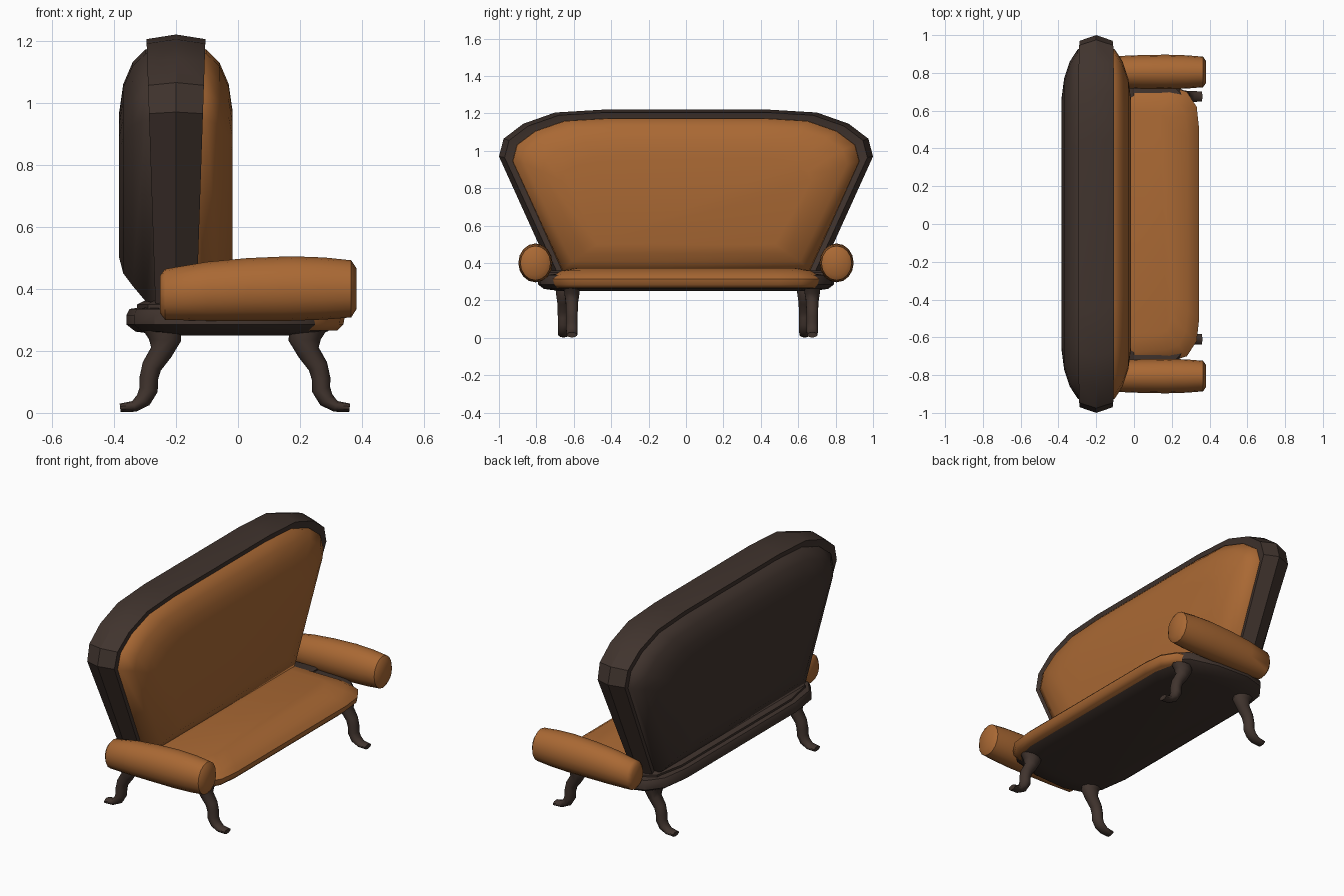
import bpy, bmesh, math
from mathutils import Vector

if "Cube" in bpy.data.objects:
    bpy.data.objects.remove(bpy.data.objects["Cube"])


def material(name, rgb):
    m = bpy.data.materials.new(name)
    m.diffuse_color = (*rgb, 1)
    m.use_nodes = True
    m.node_tree.nodes["Principled BSDF"].inputs["Base Color"].default_value = m.diffuse_color
    return m


ORANGE = material("orange upholstery", (0.40, 0.14, 0.034))
DARK = material("dark wood", (0.052, 0.034, 0.027))


def loft(name, rings, mat, angle=35):
    """Skin closed rings of points and cap both ends."""
    bm = bmesh.new()
    vs = [[bm.verts.new(p) for p in r] for r in rings]
    n = len(rings[0])
    for a, b in zip(vs, vs[1:]):
        for i in range(n):
            j = (i + 1) % n
            bm.faces.new((a[i], a[j], b[j], b[i]))
    bm.faces.new(vs[0])
    bm.faces.new(vs[-1])
    bmesh.ops.recalc_face_normals(bm, faces=bm.faces[:])
    me = bpy.data.meshes.new(name)
    bm.to_mesh(me)
    bm.free()
    ob = bpy.data.objects.new(name, me)
    bpy.context.collection.objects.link(ob)
    me.materials.append(mat)
    bpy.ops.object.select_all(action='DESELECT')
    ob.select_set(True)
    bpy.context.view_layer.objects.active = ob
    bpy.ops.object.shade_smooth_by_angle(angle=math.radians(angle))
    return ob


# Backrest outline, (y, z) of one half, flared towards the top
HALF = [(0.71, 0.33), (1.0, 0.97), (0.975, 1.065), (0.87, 1.145), (0.70, 1.205), (0.45, 1.22)]
OUTLINE = HALF + [(-y, z) for y, z in reversed(HALF)]
BACK_X = -0.2


def back_ring(depth, half_y, bottom, top, taper=0.0):
    """Outline fitted to a size; depth shrinks by taper towards the floor."""
    ring = []
    for y, z in OUTLINE:
        t = (z - 0.33) / 0.89
        ring.append((BACK_X + depth * (1 - taper * (1 - t)), y * half_y,
                     bottom + t * (top - bottom)))
    return ring


# Backrest frame with a low ridge along the middle of its rim
loft("back_frame", [back_ring(-0.085, 0.93, 0.37, 1.175, 0.3),
                    back_ring(-0.095, 0.97, 0.35, 1.205, 0.3),
                    back_ring(0, 1.0, 0.33, 1.22),
                    back_ring(0.095, 0.97, 0.35, 1.205, 0.3),
                    back_ring(0.085, 0.93, 0.37, 1.175, 0.3)], DARK, 25)

# Padded bulges on the front and rear of the backrest
for name, side, mat in (("back_cushion", 1, ORANGE), ("back_panel", -1, DARK)):
    steps = [(0.05, 0.93, 0.35, 1.178), (0.098, 0.925, 0.36, 1.172), (0.14, 0.86, 0.41, 1.13),
             (0.17, 0.77, 0.45, 1.06), (0.183, 0.67, 0.50, 0.97)]
    loft(name, [back_ring(side * d, w, lo, hi) for d, w, lo, hi in steps], mat, 50)


def plan(half, inset, z, cx=0.0):
    """Horizontal ring from a half outline (x, y), shrunk by inset."""
    pts = half + [(x, -y) for x, y in reversed(half)]
    hx = max(abs(x - cx) for x, y in pts)
    hy = max(abs(y) for x, y in pts)
    return [(cx + (x - cx) * (1 - inset / hx), y * (1 - inset / hy), z) for x, y in pts]


# Dark base tray with rounded corners
BASE = [(0.315, 0.55), (0.29, 0.66), (0.22, 0.735), (0.05, 0.78), (-0.15, 0.79),
        (-0.27, 0.755), (-0.335, 0.67), (-0.36, 0.5)]
loft("base", [plan(BASE, i, z) for i, z in
              ((0.12, 0.25), (0.03, 0.262), (0.0, 0.285), (0.0, 0.315), (0.01, 0.335), (0.06, 0.342))],
     DARK)

# Thin step between base and backrest
STEP = [(0.0, 0.74), (-0.2, 0.74), (-0.29, 0.68), (-0.325, 0.5)]
loft("base_step", [plan(STEP, i, z, -0.16) for i, z in ((0, 0.33), (0, 0.35), (0.02, 0.36))], DARK)

# Seat cushion
SEAT = [(0.345, 0.50), (0.332, 0.62), (0.28, 0.70), (0.20, 0.725), (-0.2, 0.725)]
loft("seat", [plan(SEAT, i, z, 0.07) for i, z in
              ((0.025, 0.266), (0.005, 0.285), (0.0, 0.315), (0.02, 0.335), (0.06, 0.36), (0.14, 0.375))],
     ORANGE, 50)

# Bolster arms: barrels lying along x
ARM = [(-0.252, 0.382, 0.06), (-0.235, 0.382, 0.082), (-0.1, 0.392, 0.095), (0.03, 0.398, 0.101),
       (0.17, 0.401, 0.104), (0.28, 0.401, 0.100), (0.365, 0.400, 0.092), (0.382, 0.400, 0.066)]
for side, label in ((1, "right"), (-1, "left")):
    loft(label + "_arm", [[(x, side * 0.805 + r * 0.88 * math.cos(k * math.tau / 16),
                            z + r * math.sin(k * math.tau / 16)) for k in range(16)]
                          for x, z, r in ARM], ORANGE, 45)

# Curved legs: (x, z, radius in profile, radius across)
LEG = [(0.225, 0.265, 0.060, 0.045), (0.215, 0.235, 0.052, 0.042), (0.228, 0.195, 0.036, 0.035),
       (0.258, 0.15, 0.032, 0.033), (0.268, 0.11, 0.030, 0.032), (0.268, 0.075, 0.030, 0.032),
       (0.285, 0.042, 0.026, 0.032), (0.315, 0.021, 0.018, 0.030), (0.36, 0.016, 0.014, 0.028)]


def leg(name, y0, front):
    rings = []
    for i, (x, z, r, ry) in enumerate(LEG):
        a, b = LEG[max(i - 1, 0)], LEG[min(i + 1, len(LEG) - 1)]
        t = Vector((b[0] - a[0], b[1] - a[1])).normalized()
        if i == 0:
            t = Vector((0, -1))
        ring = []
        for k in range(10):
            ang = k * math.tau / 10
            px = x - t.y * r * math.cos(ang)
            pz = max(0.0, z + t.x * r * math.cos(ang))
            ring.append((px if front else -0.02 - px, y0 + ry * math.sin(ang), pz))
        rings.append(ring)
    loft(name, rings, DARK, 50)


leg("front_right_leg", 0.675, True)
leg("front_left_leg", -0.61, True)
leg("rear_right_leg", 0.635, False)
leg("rear_left_leg", -0.655, False)
